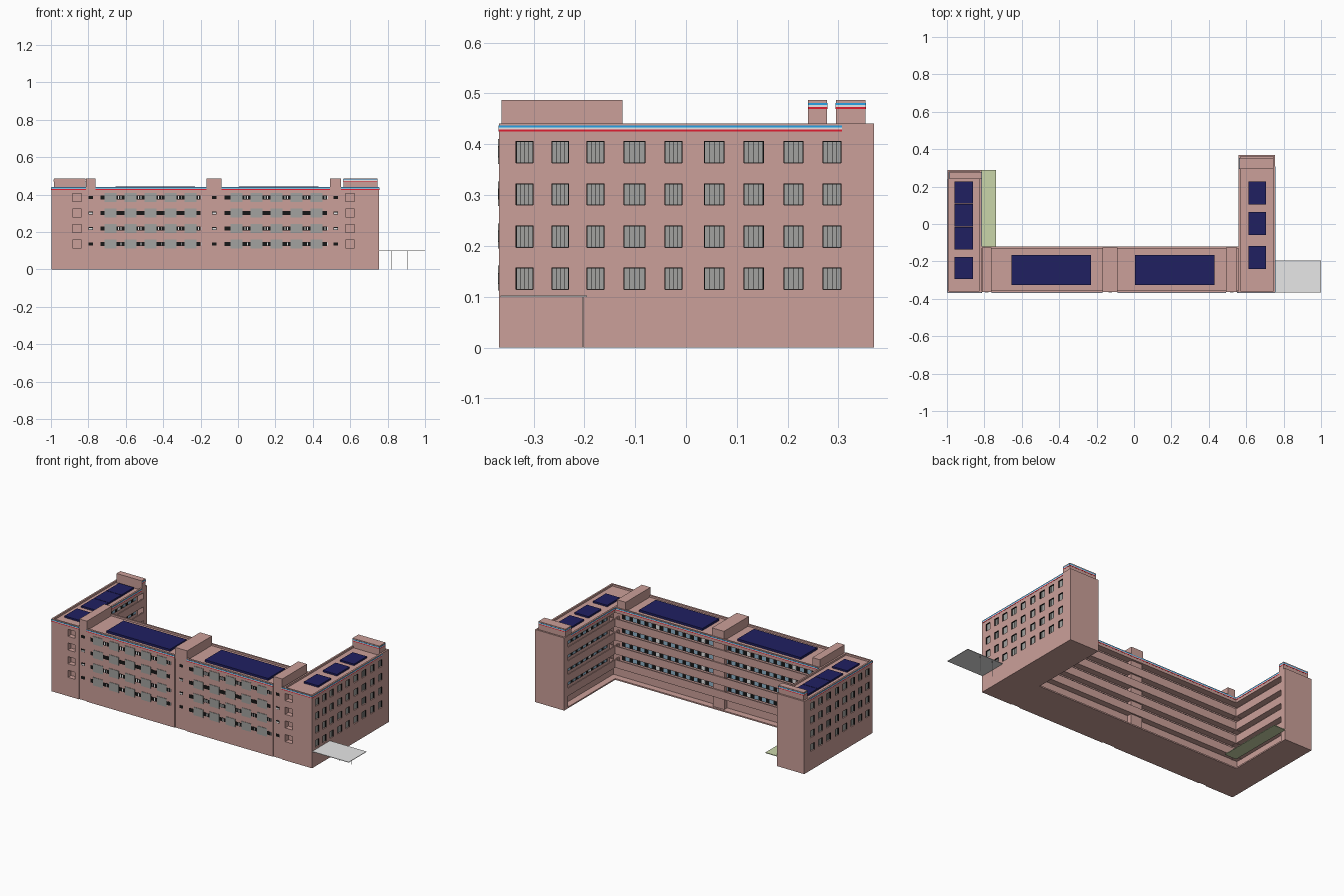
import bpy, bmesh

if "Cube" in bpy.data.objects:
    bpy.data.objects.remove(bpy.data.objects["Cube"])

# ---------- colours ----------
def material(name, r, g, b):
    m = bpy.data.materials.new(name)
    m.diffuse_color = (r, g, b, 1)
    m.use_nodes = True
    m.node_tree.nodes["Principled BSDF"].inputs["Base Color"].default_value = m.diffuse_color
    return m

PINK = material("pink plaster", 0.60, 0.35, 0.32)
BLACK = material("black frame", 0.008, 0.008, 0.008)
GLASS = material("grey glass", 0.36, 0.365, 0.35)
PALE = material("pale blue glass", 0.28, 0.46, 0.60)
NAVY = material("navy panel", 0.014, 0.014, 0.12)
RED = material("red stripe", 0.75, 0.012, 0.03)
BLUE = material("blue stripe", 0.02, 0.36, 0.80)
WHITE = material("white trim", 0.9, 0.9, 0.9)
GREY = material("light grey canopy", 0.80, 0.80, 0.80)
GREEN = material("pale green awning", 0.59, 0.67, 0.40)

def boxes(name, mat, items):
    """One object from many (x0, x1, y0, y1, z0, z1) boxes."""
    bm = bmesh.new()
    for x0, x1, y0, y1, z0, z1 in items:
        vs = bmesh.ops.create_cube(bm, size=1)["verts"]
        for v in vs:
            v.co = (x1 if v.co.x > 0 else x0, y1 if v.co.y > 0 else y0, z1 if v.co.z > 0 else z0)
    me = bpy.data.meshes.new(name)
    bm.to_mesh(me)
    bm.free()
    me.materials.append(mat)
    ob = bpy.data.objects.new(name, me)
    bpy.context.collection.objects.link(ob)
    return ob

# ---------- main dimensions ----------
L, R = -0.998, 0.755            # outer side walls
F = -0.3675                     # front wall
LI, RI, MI = -0.815, 0.56, -0.12  # courtyard faces of left wing, right wing, main wing
LB, RB = 0.29, 0.37             # back ends of the wings
D = 0.04                        # gallery depth
S = 0.008                       # side window recess
ROOF, TOP = 0.43, 0.441
ROWS = [0.114 + 0.083 * i for i in range(4)]     # window sill heights
FLOORS = [0.086 + 0.083 * i for i in range(4)]   # gallery floors
TOWERS = [(-0.812, -0.762), (-0.168, -0.087), (0.493, 0.552)]

# ---------- solid walls ----------
boxes("main_wing_core", PINK, [(LI, RI, F + 0.005, MI - D, 0, ROOF)])
boxes("left_wing_core", PINK, [(L + S, LI - D, F + 0.03, LB, 0, ROOF), (LI - D, LI, 0.255, LB, 0, ROOF),
                               (LI - D, LI, F + 0.03, MI - D, 0, ROOF)])
boxes("right_wing_core", PINK, [(RI + D, R - S, F + 0.03, RB, 0, ROOF), (RI, RI + D, 0.335, RB, 0, ROOF),
                                (RI, RI + D, F + 0.03, MI - D, 0, ROOF)])
boxes("front_bays", PINK, [(a[1], b[0], F, F + 0.005, 0, TOP) for a, b in zip(TOWERS, TOWERS[1:])])

def pierced(start, end, cols):
    """Wall skin as (u0, u1, z0, z1) pieces, leaving window holes."""
    us = [start] + [u for c in cols for u in c] + [end]
    pieces = [(a, b, 0, ROOF) for a, b in zip(us[::2], us[1::2])]
    zs = [0] + [e for z in ROWS for e in (z, z + 0.043)] + [ROOF]
    return pieces + [(a, b, p, q) for a, b in cols for p, q in zip(zs[::2], zs[1::2])]

# wing fronts with a column of recessed windows
for name, x0, x1, col in (("left_wing_front", L, TOWERS[0][0], (-0.886, -0.838)),
                          ("right_wing_front", TOWERS[2][1], R, (0.575, 0.624))):
    boxes(name, PINK, [(a, b, F, F + 0.03, p, q) for a, b, p, q in pierced(x0, x1, [col])])

# side walls with recessed, black-lined windows
COLS = [(-0.335, -0.30), (-0.265, -0.23), (-0.196, -0.16), (-0.123, -0.08), (-0.042, -0.007),
        (0.035, 0.076), (0.113, 0.153), (0.192, 0.231), (0.269, 0.306)]
for side, x0, x1, back, cols, out in (("left", L, L + S, LB, COLS[:8], -1), ("right", R - S, R, RB, COLS, 1)):
    boxes(side + "_wall", PINK, [(x0, x1, *p) for p in pierced(F + 0.03, back, cols)])
    lining, glass = [], []
    inner = x0 if out > 0 else x1
    def span(t0, t1):
        return sorted((inner + out * t0, inner + out * t1))
    for z in ROWS:
        for a, b in cols:
            t = 0.001
            lining += [(*span(0, 0.001), a, b, z, z + 0.043), (x0, x1, a, a + t, z, z + 0.043),
                       (x0, x1, b - t, b, z, z + 0.043), (x0, x1, a, b, z + 0.043 - t, z + 0.043)]
            w = (b - a - 0.003) / 4
            glass += [(*span(0, 0.002), a + 0.002 + k * w, a + 0.001 + (k + 1) * w, z + 0.001, z + 0.041)
                      for k in range(4)]
    boxes(side + "_window_frames", BLACK, lining)
    boxes(side + "_window_panes", GLASS, glass)

# ---------- courtyard galleries ----------
def u_ring(depth, z0, z1):
    return [(LI - D, RI + D, MI - depth, MI, z0, z1),
            (LI - depth, LI, MI - D, 0.26, z0, z1),
            (RI, RI + depth, MI - D, 0.34, z0, z1)]

boxes("ground_slab", PINK, u_ring(D, 0, 0.008))
boxes("gallery_floors", PINK, [b for f in FLOORS for b in u_ring(D, f - 0.01, f)])
boxes("gallery_parapets", PINK, [b for f in FLOORS for b in u_ring(0.007, f - 0.012, f + 0.036)])
boxes("gallery_roof", PINK, u_ring(D, 0.408, ROOF))
boxes("courtyard_stair_column", PINK, [(-0.165, -0.09, MI - D, MI - 0.012, 0, ROOF)])

# gallery windows: black strip with pale panes and white doors
strips, panes, doors = [], [], []
for f in FLOORS:
    z0, z1 = f + 0.025, f + 0.066
    y = MI - D
    strips += [(LI + 0.02, RI - 0.02, y, y + 0.002, z0, z1),
               (LI - D, LI - D + 0.002, -0.1, 0.24, z0, z1),
               (RI + D - 0.002, RI + D, -0.1, 0.32, z0, z1)]
    for i in range(26):
        x = LI + 0.03 + i * 0.051
        (doors if i % 6 == 3 else panes).append((x, x + 0.026, y, y + 0.004, z0 + 0.004, z1 - 0.004))
    for i in range(8):
        w = -0.09 + i * 0.05
        tgt = doors if i % 6 == 3 else panes
        tgt.append((RI + D - 0.004, RI + D, w, w + 0.026, z0 + 0.004, z1 - 0.004))
        if i < 7:
            tgt.append((LI - D, LI - D + 0.004, w, w + 0.026, z0 + 0.004, z1 - 0.004))
boxes("gallery_window_strips", BLACK, strips)
boxes("gallery_panes", PALE, panes)
boxes("gallery_doors", WHITE, doors)

# ---------- roof rims ----------
def rim(x0, x1, y0, y1, t=0.01):
    return [(x0, x1, y0, y0 + t, ROOF - 0.01, TOP), (x0, x1, y1 - t, y1, ROOF - 0.01, TOP),
            (x0, x0 + t, y0, y1, ROOF - 0.01, TOP), (x1 - t, x1, y0, y1, ROOF - 0.01, TOP)]

boxes("roof_rims", PINK, rim(L, LI, F, LB) + rim(RI, R, F, RB)
      + [(LI, RI, MI - 0.01, MI, ROOF - 0.01, TOP), (LI, RI, F + 0.005, F + 0.012, ROOF - 0.01, TOP)])

# ---------- roof blocks ----------
END_BLOCKS = [(-0.985, LI, 0.24, 0.277), (0.563, 0.745, 0.295, 0.353)]
boxes("stair_tower_tops", PINK, [(a, b, F + 0.004, -0.125, ROOF - 0.01, 0.487) for a, b in TOWERS])
boxes("wing_end_blocks", PINK, [(*b, ROOF - 0.01, 0.487) for b in END_BLOCKS])

# ---------- roof panels ----------
main_panels = [(-0.655, -0.23, -0.325, -0.165), (0.005, 0.43, -0.325, -0.165)]
wing_panels = [(-0.96, -0.86, y, y + 0.119) for y in (0.109, -0.013, -0.135, -0.295)]
wing_panels += [(0.612, 0.707, y, y + 0.123) for y in (0.105, -0.06, -0.24)]
boxes("solar_panels", NAVY, [(*p, ROOF, 0.443) for p in main_panels] + [(*p, ROOF, 0.44) for p in wing_panels])

# ---------- red, white and blue stripe, coloured by height ----------
def stripe(name, items, z0):
    h = 0.004
    ob = boxes(name, RED, [(*i, z0, z0 + 3 * h) for i in items])
    ob.data.materials.append(WHITE)
    ob.data.materials.append(BLUE)
    bm = bmesh.new()
    bm.from_mesh(ob.data)
    for k in (1, 2):
        bmesh.ops.bisect_plane(bm, geom=bm.verts[:] + bm.edges[:] + bm.faces[:],
                               plane_co=(0, 0, z0 + k * h), plane_no=(0, 0, 1))
    for f in bm.faces:
        z = f.calc_center_median().z
        f.material_index = max(0, min(2, int((z - z0) / h)))
    bm.to_mesh(ob.data)
    bm.free()

E = 0.001
bays = [(L, TOWERS[0][0])] + [(a[1], b[0]) for a, b in zip(TOWERS, TOWERS[1:])] + [(TOWERS[2][1], R)]
stripe("roof_stripe", [(a, b, F - E, F, ) for a, b in bays] + [
    (R, R + E, F, 0.307), (L - E, L, F, 0.24), (LI, RI, MI, MI + E),
    (LI, LI + E, MI, 0.24), (RI - E, RI, MI, 0.307)], 0.425)
block_sides = [(*END_BLOCKS[1][:2], END_BLOCKS[1][2] - E, END_BLOCKS[1][2])]
for x0, x1, y0, y1 in END_BLOCKS:
    block_sides += [(x0, x1, y1, y1 + E), (x0 - E, x0, y0, y1), (x1, x1 + E, y0, y1)]
stripe("end_block_stripe", block_sides, 0.469)

# ---------- front windows ----------
bands, whites, plates = [], [], []
for r, z in enumerate(ROWS):
    zc = z + 0.022
    for first, start, end in ((-0.715, -0.735, -0.2), (-0.04, -0.072, 0.475)):
        bands.append((start, end, F - 0.001, F, zc - 0.011, zc + 0.011))
        for i in range(5):
            x = first + i * 0.107
            plates.append((x, x + 0.065, F - 0.0025, F, z - 0.002, z + 0.047))
            if r != 2:      # white bits between the windows
                whites += [(x + o, x + o + 0.005, F - 0.0015, F, zc - 0.009, zc + 0.009)
                           for o in ((0.074, 0.088) if r != 0 else (0.088,))]
    for a, b in TOWERS:
        m = (a + b) / 2
        bands.append((m - 0.012, m + 0.012, F + 0.003, F + 0.005, zc - 0.008, zc + 0.008))
        if r in (1, 2):
            whites.append((m - 0.01, m + 0.01, F + 0.002, F + 0.005, zc - 0.006, zc + 0.002))
boxes("front_window_bands", BLACK, bands)
boxes("front_window_trim", WHITE, whites)
boxes("front_window_panes", GLASS, plates)

# ---------- entrance canopy and courtyard awning ----------
boxes("entrance_canopy", GREY, [(R, 1.0, -0.365, -0.195, 0.099, 0.102)])
boxes("canopy_posts", GREY, [(x, x + 0.002, -0.204, -0.202, 0, 0.1) for x in (0.822, 0.903)])
boxes("courtyard_awning", GREEN, [(LI, -0.737, MI, LB, 0.058, 0.062)])
